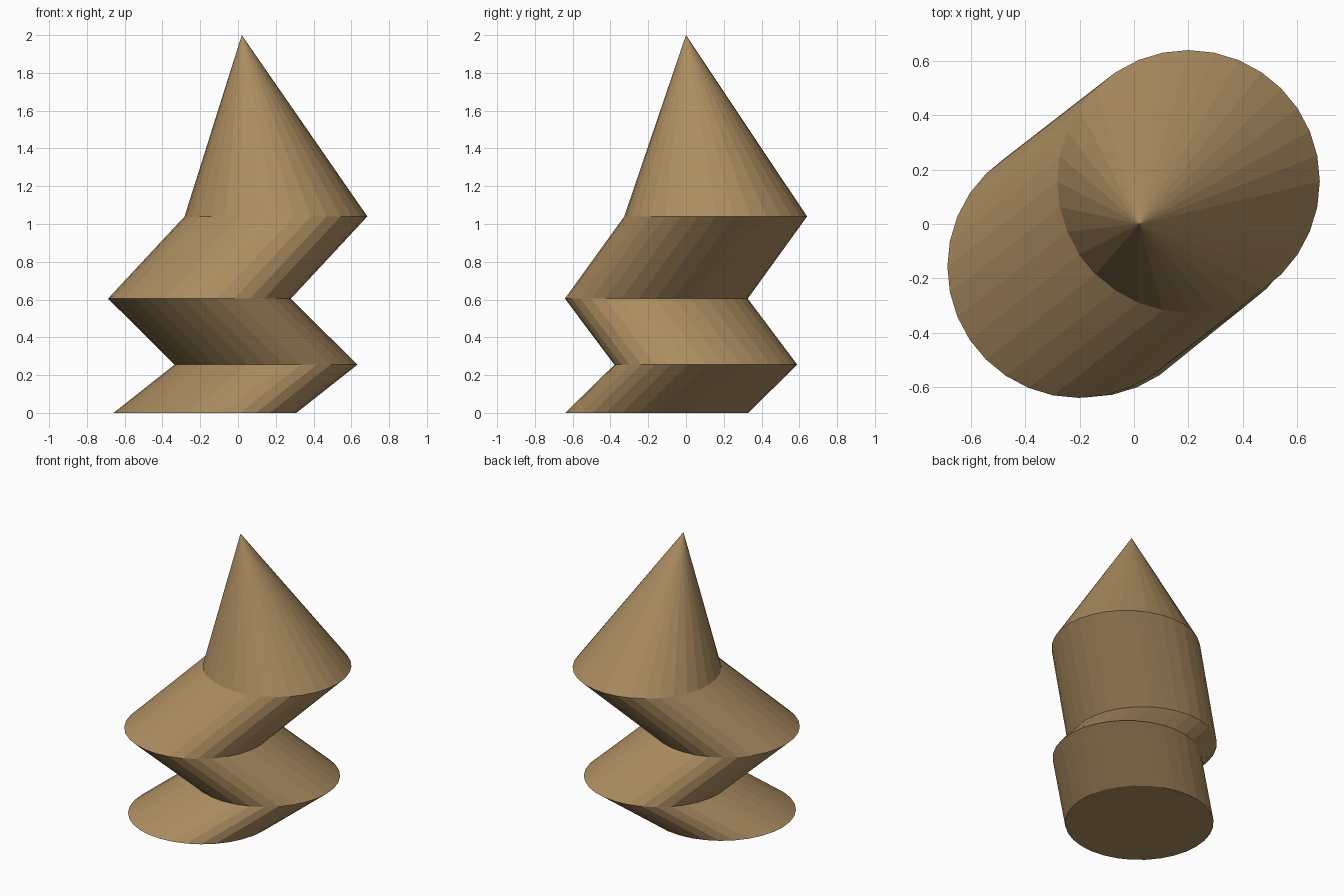
import bpy, bmesh
from math import cos, sin, tau

if "Cube" in bpy.data.objects:
    bpy.data.objects.remove(bpy.data.objects["Cube"])

SIDES = 32
RADIUS = 0.484
# Centre of each ring of the zigzag trunk, bottom to top
CENTRES = [(-0.175, -0.155, 0), (0.148, 0.105, 0.255),
           (-0.204, -0.157, 0.605), (0.201, 0.157, 1.04)]
TIP = (0.02, 0.0, 2.0)

bm = bmesh.new()
rings = [[bm.verts.new((x + RADIUS * cos(tau * i / SIDES),
                        y + RADIUS * sin(tau * i / SIDES), z))
          for i in range(SIDES)] for x, y, z in CENTRES]

# Flat base
bm.faces.new(rings[0][::-1])

# Slanted sections
for low, high in zip(rings, rings[1:]):
    for i in range(SIDES):
        j = (i + 1) % SIDES
        bm.faces.new((low[i], low[j], high[j], high[i]))

# Leaning cone on top
tip = bm.verts.new(TIP)
for i in range(SIDES):
    bm.faces.new((rings[-1][i], rings[-1][(i + 1) % SIDES], tip))

mesh = bpy.data.meshes.new("zigzag_spike")
bm.to_mesh(mesh)
bm.free()
spike = bpy.data.objects.new("zigzag_spike", mesh)
bpy.context.collection.objects.link(spike)

# Tan brown
tan = bpy.data.materials.new("tan")
tan.diffuse_color = (0.42, 0.27, 0.12, 1)
tan.use_nodes = True
tan.node_tree.nodes["Principled BSDF"].inputs["Base Color"].default_value = tan.diffuse_color
mesh.materials.append(tan)
